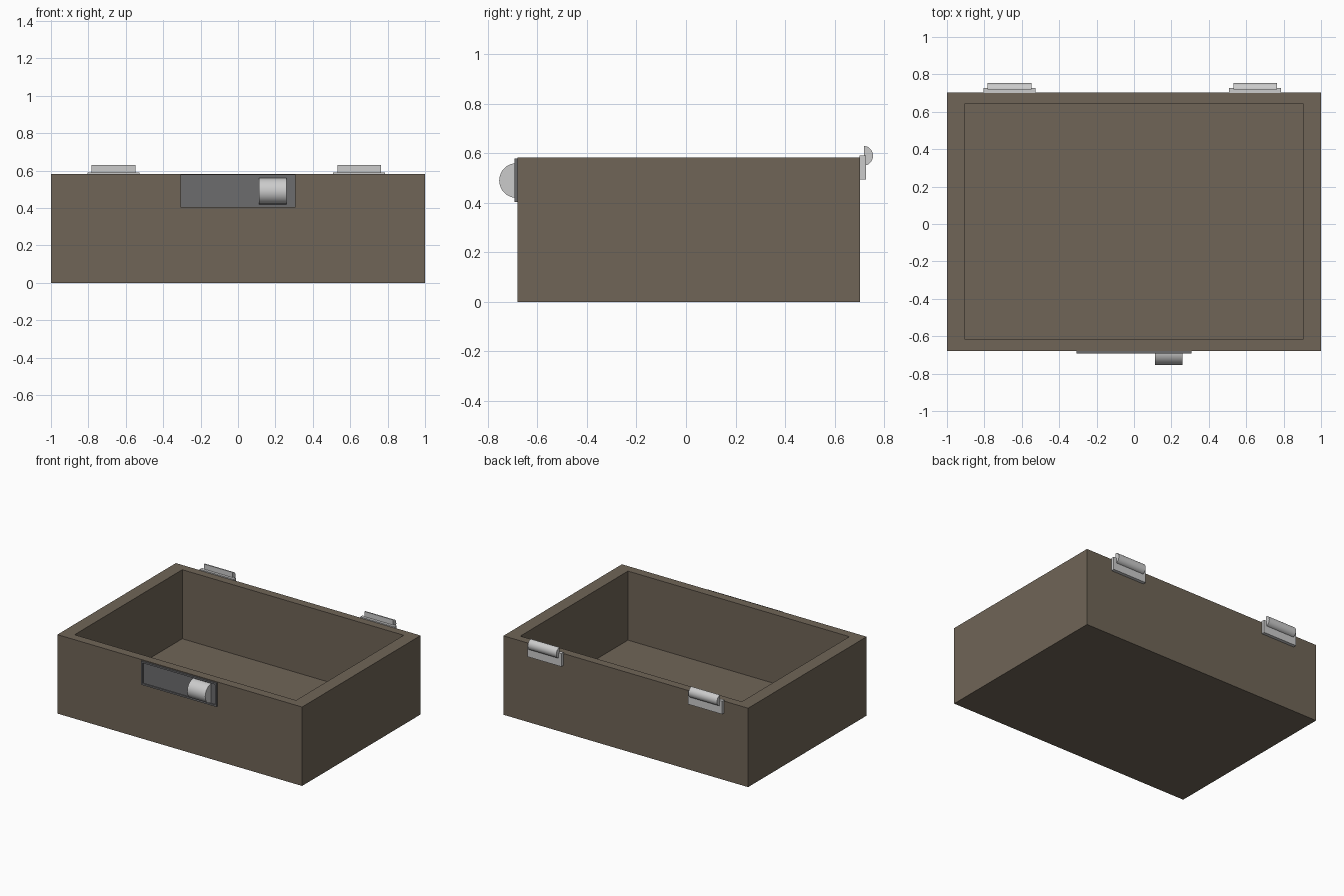
import bpy, bmesh, math
from mathutils import Vector

if "Cube" in bpy.data.objects:
    bpy.data.objects.remove(bpy.data.objects["Cube"])


def material(name, rgb):
    m = bpy.data.materials.new(name)
    m.diffuse_color = (*rgb, 1)
    m.use_nodes = True
    m.node_tree.nodes["Principled BSDF"].inputs["Base Color"].default_value = m.diffuse_color
    return m


wood = material("dark_wood", (0.16, 0.13, 0.095))
iron = material("dark_iron", (0.15, 0.15, 0.155))
steel = material("steel", (0.6, 0.6, 0.6))


def finish(name, bm, mat, smooth=False):
    bmesh.ops.recalc_face_normals(bm, faces=bm.faces)
    mesh = bpy.data.meshes.new(name)
    bm.to_mesh(mesh)
    bm.free()
    mesh.materials.append(mat)
    ob = bpy.data.objects.new(name, mesh)
    bpy.context.collection.objects.link(ob)
    if smooth:
        bpy.ops.object.select_all(action='DESELECT')
        ob.select_set(True)
        bpy.context.view_layer.objects.active = ob
        bpy.ops.object.shade_smooth_by_angle(angle=math.radians(35))
    return ob


def block(lo, hi):
    bm = bmesh.new()
    bmesh.ops.create_cube(bm, size=1)
    lo, hi = Vector(lo), Vector(hi)
    for v in bm.verts:
        v.co = [(l + h) / 2 + c * (h - l) for l, h, c in zip(lo, hi, v.co)]
    return bm


def hollow(bm, normal, lo, hi, depth):
    """Sink a rectangular recess, bounded by lo..hi, into the face with this normal."""
    normal = Vector(normal)
    bm.normal_update()
    face = max(bm.faces, key=lambda f: f.normal.dot(normal))
    bmesh.ops.inset_individual(bm, faces=[face], thickness=0.005)
    mid = face.calc_center_median()
    for v in face.verts:
        for i in range(3):
            if abs(normal[i]) < 0.5:
                v.co[i] = hi[i] if v.co[i] > mid[i] else lo[i]
    new = bmesh.ops.extrude_discrete_faces(bm, faces=[face])["faces"][0]
    for v in new.verts:
        v.co -= normal * depth


def half_round(name, x0, x1, y, z, depth, radius, mat, steps=16):
    """D-shaped bar along x; depth is signed along y from the flat back."""
    bm = bmesh.new()
    ring = [bm.verts.new((x0, y + depth * math.sin(math.pi * i / steps),
                          z + radius * math.cos(math.pi * i / steps)))
            for i in range(steps + 1)]
    face = bm.faces.new(ring)
    out = bmesh.ops.extrude_face_region(bm, geom=[face])["geom"]
    for v in out:
        if isinstance(v, bmesh.types.BMVert):
            v.co.x = x1
    return finish(name, bm, mat, True)


# Open box with thick walls
bm = block((-1, -0.68, 0), (1, 0.703, 0.583))
hollow(bm, (0, 0, 1), (-0.905, -0.615, 0), (0.905, 0.642, 0), 0.51)
finish("box_body", bm, wood)

# Latch plate with a thin raised rim, and its half-round catch
bm = block((-0.307, -0.692, 0.403), (0.307, -0.675, 0.578))
hollow(bm, (0, -1, 0), (-0.295, 0, 0.415), (0.295, 0, 0.566), 0.008)
finish("latch_plate", bm, iron)
half_round("latch_catch", 0.113, 0.26, -0.684, 0.49, -0.07, 0.07, steel)

# Rear hinges: leaf plus half-round knuckle
for side, cx in (("left", -0.665), ("right", 0.648)):
    finish(f"hinge_leaf_{side}",
           block((cx - 0.139, 0.70, 0.495), (cx + 0.139, 0.727, 0.591)), steel)
    half_round(f"hinge_knuckle_{side}", cx - 0.117, cx + 0.117,
               0.719, 0.59, 0.036, 0.039, steel)
